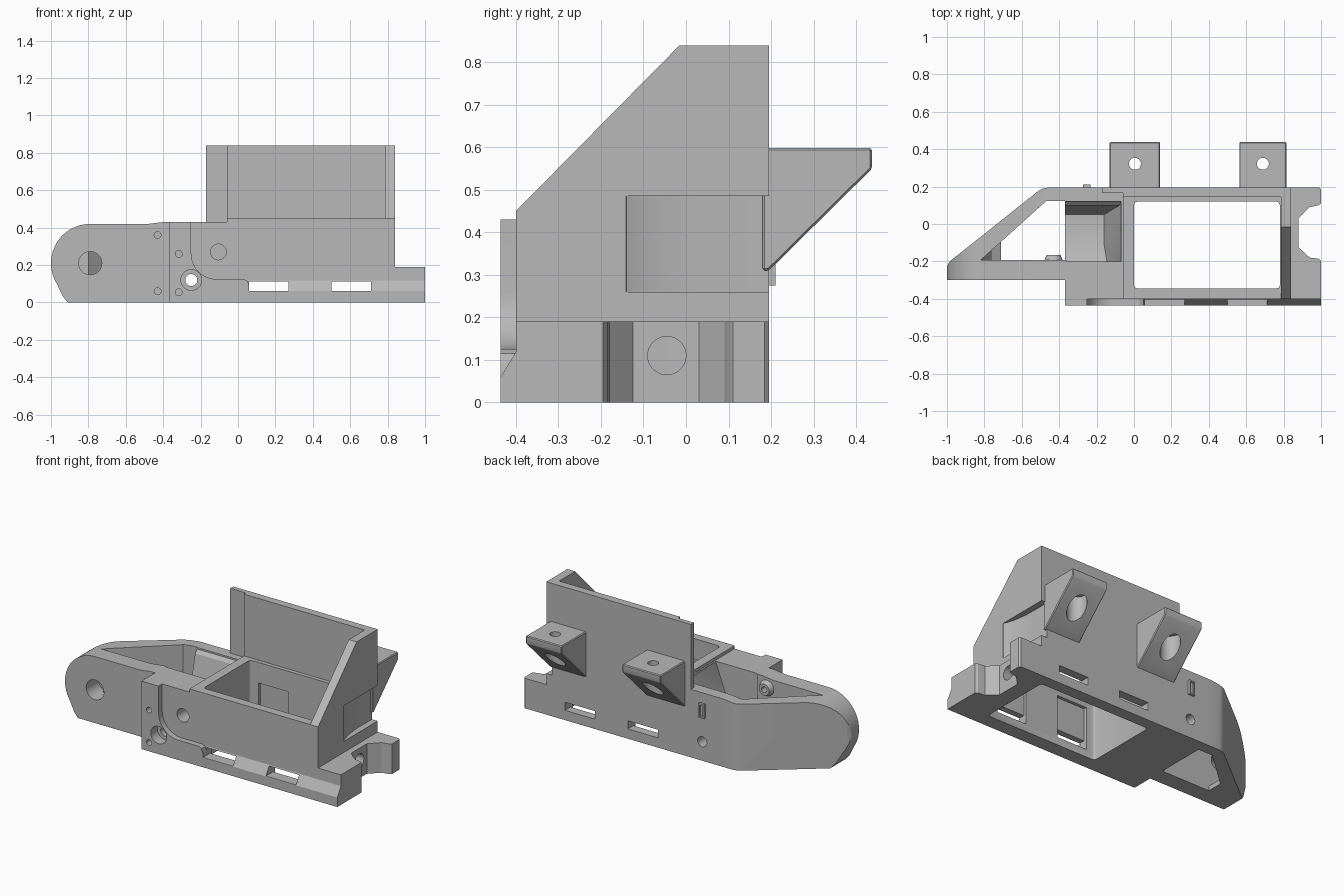
import bpy, bmesh, math
from mathutils import Vector

cube = bpy.data.objects.get("Cube")
if cube:
    bpy.data.objects.remove(cube, do_unlink=True)

grey = bpy.data.materials.new("plain grey")
grey.use_nodes = True
GREY = (0.48, 0.48, 0.48, 1)
grey.diffuse_color = GREY
grey.node_tree.nodes["Principled BSDF"].inputs["Base Color"].default_value = GREY


def prism(name, pts, axis, lo, hi, bevel=0):
    """Extrude a 2D outline along an axis: x takes (y,z), y takes (x,z), z takes (x,y)."""
    def place(p, t):
        a, b = p
        return {"x": (t, a, b), "y": (a, t, b), "z": (a, b, t)}[axis]
    bm = bmesh.new()
    face = bm.faces.new([bm.verts.new(place(p, lo)) for p in pts])
    ext = bmesh.ops.extrude_face_region(bm, geom=[face])
    move = Vector(place((0, 0), hi - lo))
    bmesh.ops.translate(bm, vec=move, verts=[v for v in ext["geom"] if isinstance(v, bmesh.types.BMVert)])
    bmesh.ops.recalc_face_normals(bm, faces=bm.faces)
    if bevel:
        bmesh.ops.bevel(bm, geom=bm.edges[:], offset=bevel, segments=1, affect="EDGES")
    me = bpy.data.meshes.new(name)
    bm.to_mesh(me)
    bm.free()
    me.materials.append(grey)
    ob = bpy.data.objects.new(name, me)
    bpy.context.collection.objects.link(ob)
    return ob


def box(name, x, y, z, bevel=0):
    return prism(name, rect(x[0], x[1], y[0], y[1]), "z", z[0], z[1], bevel)


def rect(a0, a1, b0, b1):
    return [(a0, b0), (a1, b0), (a1, b1), (a0, b1)]


def arc(cx, cy, r, a0, a1, n):
    return [(cx + r * math.cos(math.radians(a0 + (a1 - a0) * i / n)),
             cy + r * math.sin(math.radians(a0 + (a1 - a0) * i / n))) for i in range(n + 1)]


def rod(axis, a, b, r, lo, hi):
    return prism("cutter", arc(a, b, r, 0, 348.75, 31), axis, lo, hi)


def boolean(target, tool, op="DIFFERENCE", keep=False):
    mod = target.modifiers.new("bool", "BOOLEAN")
    mod.operation, mod.solver, mod.object = op, "EXACT", tool
    bpy.context.view_layer.objects.active = target
    bpy.ops.object.modifier_apply(modifier=mod.name)
    if not keep:
        bpy.data.objects.remove(tool, do_unlink=True)


# Main body with the large open bay
body = prism("main_body", [(-0.37, 0), (0.84, 0), (0.84, 0.45), (-0.06, 0.45), (-0.06, 0.43), (-0.37, 0.43)],
             "y", -0.40, 0.195)
bay = (arc(0.76, 0.10, 0.02, 0, 90, 3) + arc(0.02, 0.10, 0.02, 90, 180, 3)
       + arc(0.02, -0.325, 0.02, 180, 270, 3) + arc(0.76, -0.325, 0.02, 270, 360, 3))
boolean(body, prism("cutter", bay, "z", -0.1, 0.6))

# Trough with sloped sides between the arm and the bay
trough = prism("cutter", [(0.12, 0.6), (0.12, 0.42), (0.10, 0.40), (0.05, 0.18), (-0.11, 0.18),
                          (-0.2, 0.22), (-0.2, 0.6)], "x", -0.5, 0.0)
slope = prism("cutter", [(-0.45, 0.55), (-0.45, 0.15), (-0.16, 0.15), (-0.16, 0.18), (-0.07, 0.42), (-0.07, 0.55)],
              "y", -0.5, 0.5)
boolean(trough, slope, "INTERSECT")
boolean(body, trough)

# Raised front cover with a curved shoulder
shoulder = arc(-0.115, 0.26, 0.135, 180, 270, 10)
cover = prism("front_cover", [(-0.37, 0), (-0.37, 0.43), (-0.25, 0.43)] + shoulder
              + [(0.03, 0.125), (0.05, 0.115), (0.06, 0.09), (0.06, 0)], "y", -0.436, -0.398)

# Chamfered rail along the bottom of the front
rail = prism("front_rail", [(-0.398, 0), (-0.436, 0), (-0.436, 0.06), (-0.398, 0.122)], "x", 0.06, 1.0)

# Right end block with a tapered notch
end = prism("end_block", [(0.83, -0.40), (1, -0.40), (1, -0.195), (0.985, -0.185), (0.94, -0.18),
                          (0.88, -0.125), (0.88, 0.03), (0.94, 0.09), (0.985, 0.1), (1, 0.11),
                          (1, 0.185), (0.99, 0.195), (0.83, 0.195)], "z", 0, 0.19)

# Tall back wall with a thin left lip, and the sloped right wall
back = box("back_wall", (-0.06, 0.84), (0.145, 0.195), (0.40, 0.84))
lip = box("back_wall_lip", (-0.17, -0.06), (0.165, 0.195), (0.40, 0.84))
side = prism("right_wall", [(-0.40, 0.19), (-0.40, 0.45), (-0.015, 0.84), (0.195, 0.84), (0.195, 0.19)],
             "x", 0.785, 0.84)

# Curved scoop in the outside of the right wall
scoop = prism("cutter", [(0.86, -0.15), (0.838, -0.14), (0.825, -0.11), (0.812, -0.06), (0.803, 0.0),
                         (0.80, 0.06), (0.80, 0.25), (0.86, 0.25)], "z", 0.26, 0.485)
for part in (body, side, back):
    boolean(part, scoop, keep=True)
bpy.data.objects.remove(scoop, do_unlink=True)

# Two slots through front and back, with a shallow recess inside each wall
for x0 in (0.06, 0.50):
    slot = box("cutter", (x0, x0 + 0.21), (-0.5, 0.3), (0.062, 0.113))
    for part in (body, rail):
        boolean(part, slot, keep=True)
    bpy.data.objects.remove(slot, do_unlink=True)
    boolean(body, box("cutter", (x0, x0 + 0.21), (-0.365, 0.14), (0.05, 0.32)))

# Screw holes in the body, cover and end block
for part in (body, cover):
    boolean(part, rod("y", -0.25, 0.12, 0.032, -0.5, 0.3))
    boolean(part, rod("y", -0.25, 0.12, 0.055, -0.5, -0.37))
    for z in (0.26, 0.055):
        boolean(part, rod("y", -0.317, z, 0.018, -0.5, -0.36))
boolean(body, rod("y", -0.105, 0.27, 0.042, -0.5, -0.3))
for part in (body, end):
    boolean(part, rod("x", -0.045, 0.11, 0.045, 0.7, 0.95))

# Small raised catch on the back
catch = box("back_catch", (-0.272, -0.232), (0.19, 0.21), (0.275, 0.365))
boolean(catch, box("cutter", (-0.264, -0.24), (0.2, 0.25), (0.285, 0.355)))

# Left arm: tapered footprint with a rounded end
arm = prism("left_arm", [(-1, -0.3), (-0.36, -0.3), (-0.36, 0.195), (-0.46, 0.195), (-0.487, 0.19),
                         (-0.51, 0.178), (-0.985, -0.2), (-1, -0.225)], "z", 0, 0.43)
outline = arc(-0.79, 0.21, 0.21, 90, 212, 24) + [(-0.935, 0.03), (-0.91, 0), (-0.3, 0), (-0.3, 0.43),
                                                   (-0.40, 0.43), (-0.48, 0.42)]
boolean(arm, prism("cutter", outline, "y", -0.6, 0.6), "INTERSECT")
opening = prism("cutter", [(-0.82, -0.193), (-0.30, -0.193), (-0.30, 0.122), (-0.47, 0.122)], "z", -0.1, 0.6)
tip = prism("cutter", [(-0.83, 0.55), (-0.83, 0.2), (-0.80, 0.12), (-0.76, 0.06), (-0.71, 0.03), (-0.71, -0.05),
                       (-0.2, -0.05), (-0.2, 0.55)], "y", -0.5, 0.5)
boolean(opening, tip, "INTERSECT")
boolean(arm, opening)
boolean(arm, rod("y", -0.79, 0.21, 0.062, -0.4, -0.175))
boolean(arm, rod("y", -0.43, 0.06, 0.018, -0.4, -0.25))

# Tapered screw boss inside the arm
bm = bmesh.new()
bmesh.ops.create_cone(bm, cap_ends=True, segments=32, radius1=0.052, radius2=0.036, depth=0.035)
me = bpy.data.meshes.new("arm_boss")
bm.to_mesh(me)
bm.free()
me.materials.append(grey)
boss = bpy.data.objects.new("arm_boss", me)
bpy.context.collection.objects.link(boss)
boss.location = (-0.43, -0.182, 0.36)
boss.rotation_euler = (math.radians(-90), 0, 0)
bpy.context.view_layer.update()
for part in (arm, boss):
    boolean(part, rod("y", -0.43, 0.36, 0.018, -0.4, 0.0))

# Two mounting brackets on the back
for label, x0, x1 in (("right", -0.13, 0.14), ("left", 0.563, 0.815)):
    ear = prism("mount_bracket_" + label, [(0.18, 0.598), (0.438, 0.598), (0.438, 0.55), (0.195, 0.31), (0.18, 0.31)],
                "x", x0, x1, 0.005)
    mid = (x0 + x1) / 2
    boolean(ear, rod("z", mid, 0.322, 0.032, 0.2, 0.7))
    boolean(ear, rod("z", mid, 0.322, 0.058, 0.2, 0.54))

# Smooth the round surfaces, keep the edges crisp
bpy.ops.object.select_all(action="DESELECT")
parts = [body, cover, rail, end, back, lip, side, catch, arm, boss]
parts += [o for o in bpy.data.objects if o.name.startswith("mount_bracket")]
for ob in parts:
    ob.select_set(True)
bpy.context.view_layer.objects.active = body
bpy.ops.object.shade_smooth_by_angle(angle=math.radians(25))
